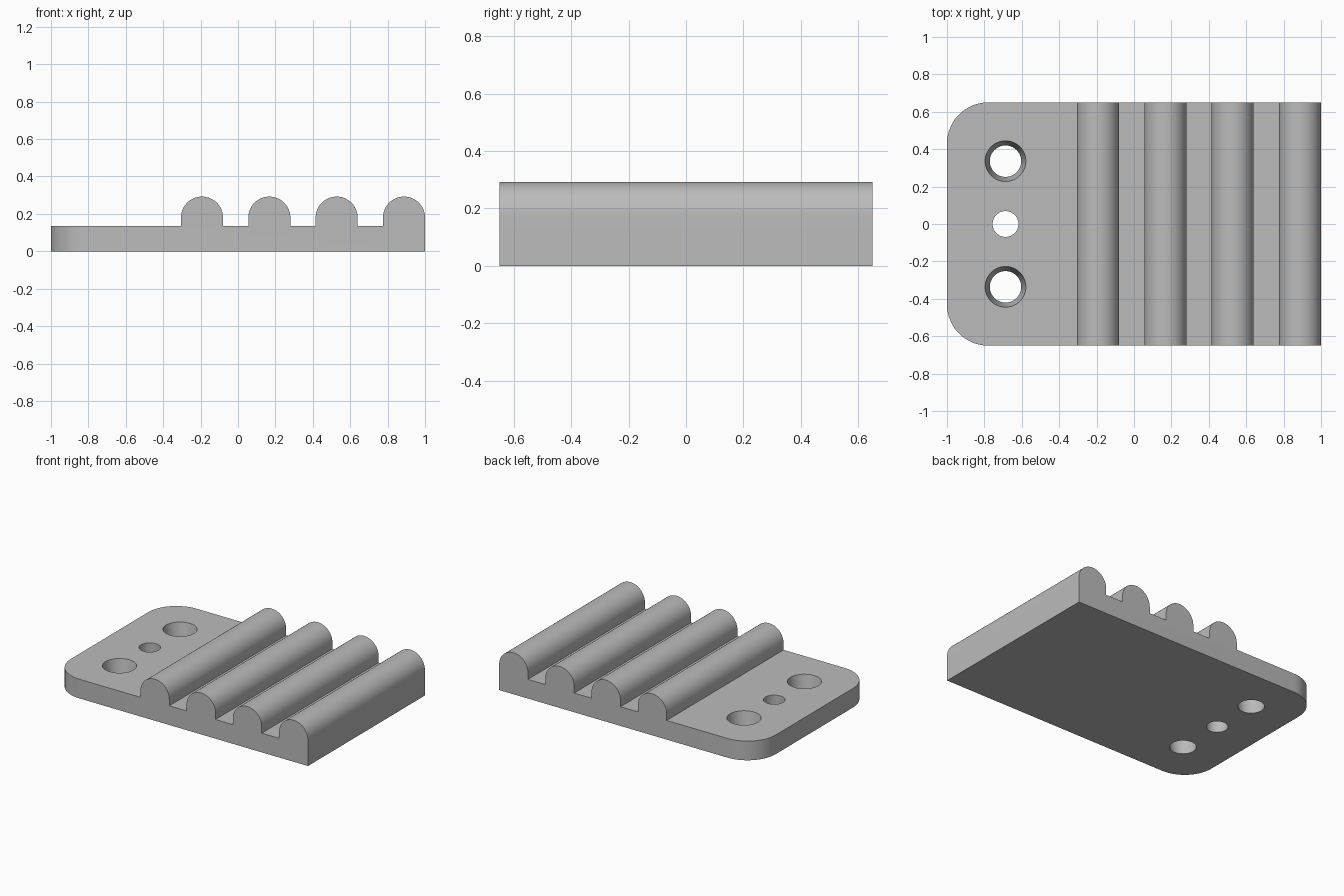
import bpy, bmesh
from math import pi, sin, cos, radians

cube = bpy.data.objects.get("Cube")
if cube:
    bpy.data.objects.remove(cube)

HALF_DEPTH = 0.65
PLATE = 0.135          # plate thickness
RIB_R = 0.1125         # rib radius
RIB_AXIS = 0.18        # height of the rib arc centre
PITCH = 0.36
HOLE_X = -0.687

grey = bpy.data.materials.new("plain grey")
grey.use_nodes = True
grey.diffuse_color = (0.5, 0.5, 0.5, 1)
grey.node_tree.nodes["Principled BSDF"].inputs["Base Color"].default_value = grey.diffuse_color


def make_object(name, bm):
    mesh = bpy.data.meshes.new(name)
    bm.to_mesh(mesh)
    bm.free()
    obj = bpy.data.objects.new(name, mesh)
    bpy.context.collection.objects.link(obj)
    mesh.materials.append(grey)
    return obj


# Side profile: flat plate with four round-topped ribs
profile = [(-1, 0), (-1, PLATE)]
for i in range(4):
    cx = 1 - RIB_R - PITCH * (3 - i)
    profile.append((cx - RIB_R, PLATE))
    for s in range(33):
        a = pi * (1 - s / 32)
        profile.append((cx + RIB_R * cos(a), RIB_AXIS + RIB_R * sin(a)))
    if i < 3:
        profile.append((cx + RIB_R, PLATE))
profile.append((1, 0))

# Extrude the profile from front to back
bm = bmesh.new()
face = bm.faces.new([bm.verts.new((x, -HALF_DEPTH, z)) for x, z in profile])
out = bmesh.ops.extrude_face_region(bm, geom=[face])
moved = [v for v in out["geom"] if isinstance(v, bmesh.types.BMVert)]
bmesh.ops.translate(bm, verts=moved, vec=(0, 2 * HALF_DEPTH, 0))
bmesh.ops.recalc_face_normals(bm, faces=bm.faces)

# Round the two upright corners of the mounting end
corners = [e for e in bm.edges
           if all(v.co.x < -0.99 for v in e.verts)
           and abs(e.verts[0].co.y - e.verts[1].co.y) < 0.01]
bmesh.ops.bevel(bm, geom=corners, offset=0.22, offset_type='OFFSET',
                segments=16, profile=0.5, affect='EDGES')
plate = make_object("ribbed_plate", bm)


# Mounting holes: two tapered, one straight
def cut_hole(name, y, bottom, top):
    over = 0.02
    slope = (top - bottom) / PLATE
    cutter_bm = bmesh.new()
    bmesh.ops.create_cone(cutter_bm, cap_ends=True, segments=48,
                          radius1=bottom - slope * over, radius2=top + slope * over,
                          depth=PLATE + 2 * over)
    cutter = make_object(name, cutter_bm)
    cutter.location = (HOLE_X, y, PLATE / 2)
    cutter.hide_render = True
    mod = plate.modifiers.new(name, 'BOOLEAN')
    mod.object = cutter
    mod.operation = 'DIFFERENCE'
    mod.solver = 'EXACT'
    return cutter


cutters = [cut_hole("hole_cutter_left", 0.336, 0.084, 0.109),
           cut_hole("hole_cutter_middle", 0, 0.069, 0.069),
           cut_hole("hole_cutter_right", -0.336, 0.084, 0.109)]

# Apply the cuts, remove the cutters and shade
bpy.ops.object.select_all(action='DESELECT')
plate.select_set(True)
bpy.context.view_layer.objects.active = plate
for mod in list(plate.modifiers):
    bpy.ops.object.modifier_apply(modifier=mod.name)
for cutter in cutters:
    bpy.data.objects.remove(cutter)
bpy.ops.object.shade_smooth_by_angle(angle=radians(30))
